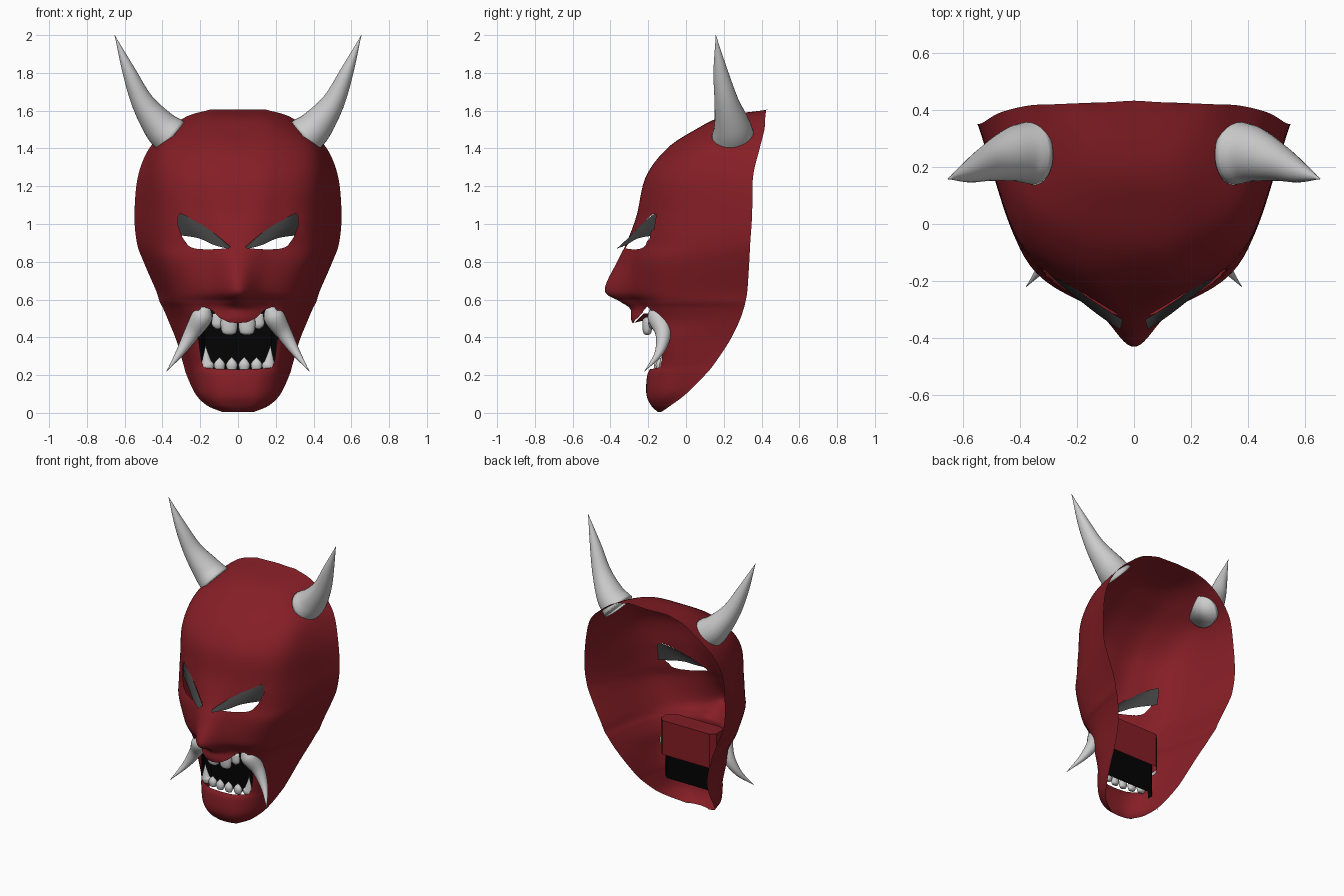
import bpy, bmesh, math
from mathutils import Vector
from mathutils.geometry import intersect_point_line

if "Cube" in bpy.data.objects:
    bpy.data.objects.remove(bpy.data.objects["Cube"])


def material(name, rgb):
    m = bpy.data.materials.new(name)
    m.diffuse_color = (*rgb, 1)
    m.use_nodes = True
    m.node_tree.nodes["Principled BSDF"].inputs["Base Color"].default_value = m.diffuse_color
    return m


RED = material("red_lacquer", (0.235, 0.013, 0.019))
DARK = material("dark_lid", (0.05, 0.05, 0.05))
BLACK = material("black_lining", (0.001, 0.001, 0.001))


def spline(pts, n):
    """Smooth curve through points of any dimension, n steps per span."""
    pts = [Vector(p) for p in pts]
    ext = [pts[0] * 2 - pts[1]] + pts + [pts[-1] * 2 - pts[-2]]
    out = []
    for i in range(len(pts) - 1):
        a, b, c, d = ext[i:i + 4]
        for k in range(n):
            t = k / n
            out.append((b * 2 + (c - a) * t + (a * 2 - b * 5 + c * 4 - d) * t * t
                        + (b * 3 - a - c * 3 + d) * t ** 3) * 0.5)
    return out + [pts[-1]]


def finish(name, bm, mat=None, smooth=True):
    me = bpy.data.meshes.new(name)
    bm.to_mesh(me)
    bm.free()
    for p in me.polygons:
        p.use_smooth = smooth
    ob = bpy.data.objects.new(name, me)
    bpy.context.collection.objects.link(ob)
    if mat:
        me.materials.append(mat)
    return ob


def sheet(rows):
    """Quad grid from rows of points."""
    bm = bmesh.new()
    vs = [[bm.verts.new(p) for p in r] for r in rows]
    for a, b in zip(vs, vs[1:]):
        for j in range(len(a) - 1):
            bm.faces.new((a[j], a[j + 1], b[j + 1], b[j]))
    return bm


def spike(name, path, sides=20, n=5, flat=1.0):
    """Tapered curved tube through (x, y, z, radius) points."""
    pts = spline(path, n)
    bm = bmesh.new()
    rings = []
    for i, p in enumerate(pts):
        d = (pts[min(i + 1, len(pts) - 1)] - pts[max(i - 1, 0)]).to_3d().normalized()
        u = d.cross(Vector((0, 1, 0))).normalized()
        w = d.cross(u)
        r = max(p[3], 0.001)
        rings.append([bm.verts.new(p.to_3d() + r * (u * math.cos(a) + w * math.sin(a) * flat))
                      for a in (2 * math.pi * k / sides for k in range(sides))])
    for a, b in zip(rings, rings[1:]):
        for k in range(sides):
            m = (k + 1) % sides
            bm.faces.new((a[k], a[m], b[m], b[k]))
    bm.faces.new(rings[0])
    bm.faces.new(rings[-1])
    bmesh.ops.recalc_face_normals(bm, faces=bm.faces)
    return finish(name, bm)


def pair(name, path, **kw):
    for side, s in (("right", 1), ("left", -1)):
        spike(f"{name}_{side}", [(s * x, y, z, r) for x, y, z, r in path], **kw)


# Face sections: z, centre y, mid x/y, temple x/y, rim x/y
SECTIONS = [
    (0.005, -.15, .03, -.148, .06, -.142, .085, -.13),
    (0.04, -.185, .08, -.178, .13, -.14, .165, -.08),
    (0.10, -.21, .11, -.195, .19, -.12, .225, .0),
    (0.20, -.205, .13, -.185, .22, -.09, .272, .10),
    (0.26, -.18, .14, -.16, .235, -.07, .29, .15),
    (0.38, -.20, .15, -.165, .26, -.07, .325, .23),
    (0.48, -.285, .12, -.235, .27, -.08, .365, .28),
    (0.55, -.295, .12, -.235, .29, -.10, .395, .305),
    (0.59, -.35, .11, -.265, .31, -.11, .415, .315),
    (0.65, -.43, .12, -.31, .33, -.12, .435, .325),
    (0.80, -.365, .14, -.295, .375, -.125, .50, .335),
    (0.90, -.315, .15, -.27, .39, -.10, .535, .34),
    (1.05, -.26, .17, -.235, .395, -.08, .548, .35),
    (1.25, -.212, .19, -.19, .405, -.04, .53, .355),
    (1.40, -.10, .2, -.07, .39, .07, .47, .39),
    (1.50, .05, .18, .07, .31, .19, .37, .415),
    (1.57, .20, .14, .22, .22, .31, .27, .42),
    (1.605, .432, .07, .428, .11, .426, .15, .425),
]
rows = []
for z, yc, xm, ym, xk, yk, xr, yr in spline(SECTIONS, 8):
    half = [(xm, ym), (xk, yk), (xr, yr)]
    line = [(-x, y) for x, y in reversed(half)] + [(0, yc)] + half
    rows.append([(x, y, z) for x, y in spline(line, 12)])
face = sheet(rows)

# Eye and mouth openings, drawn on the front view
EYE = [(.045, .872), (.10, .868), (.16, .865), (.22, .868), (.26, .88), (.295, .93),
       (.32, 1.0), (.315, 1.06), (.27, 1.04), (.21, 1.005), (.14, .955), (.09, .91)]
MOUTH = [(0, .475), (.05, .48), (.10, .505), (.14, .545), (.19, .565), (.215, .53),
         (.215, .45), (.205, .36), (.195, .28), (.18, .24), (.10, .232), (0, .23)]
MOUTH += [(-x, z) for x, z in MOUTH[-2:0:-1]]


def edges(poly):
    return list(zip(poly, poly[1:] + poly[:1]))


def inside(x, z, poly):
    hit = False
    for (x1, z1), (x2, z2) in edges(poly):
        if (z1 > z) != (z2 > z) and x < x1 + (z - z1) * (x2 - x1) / (z2 - z1):
            hit = not hit
    return hit


def nearest(x, z, poly):
    p, best = Vector((x, z, 0)), None
    for a, b in edges(poly):
        a, b = Vector((*a, 0)), Vector((*b, 0))
        t = min(1, max(0, intersect_point_line(p, a, b)[1]))
        q = a.lerp(b, t)
        if best is None or (q - p).length < (best - p).length:
            best = q
    return best, (best - p).length


kill = []
for f in face.faces:
    c = f.calc_center_median()
    if c.y < .05 and any(inside(abs(c.x), c.z, h) for h in (EYE, MOUTH)):
        kill.append(f)
bmesh.ops.delete(face, geom=kill, context='FACES')
for v in face.verts:
    if v.is_boundary and v.co.y < .05 and .2 < v.co.z < 1.15:
        s = -1 if v.co.x < 0 else 1
        q, d = min((nearest(abs(v.co.x), v.co.z, h) for h in (EYE, MOUTH)), key=lambda r: r[1])
        if d < .025:
            v.co.x, v.co.z = s * q.x, q.y
finish("mask_face", face, RED)

# Dark upper eyelids
for side, s in (("right", 1), ("left", -1)):
    top = spline([(.04, -.335, .88), (.14, -.272, .962), (.27, -.18, 1.045), (.325, -.14, 1.062)], 6)
    mid = spline([(.045, -.36, .875), (.14, -.30, .93), (.25, -.22, .99), (.325, -.145, 1.0)], 6)
    low = spline([(.05, -.37, .868), (.13, -.315, .89), (.21, -.25, .925), (.32, -.15, .942)], 6)
    strip = [[(s * p.x, p.y, p.z) for p in line] for line in (low, mid, top)]
    finish(f"eyelid_{side}", sheet(strip), DARK)


# Mouth pocket: red outside, black lining inside
def pocket(name, w, front, back, z0, z1, mat):
    plan = [(-w, front), (-w, back - .03), (-w + .03, back), (w - .03, back), (w, back - .03), (w, front)]
    wall = [[(x, y, z) for x, y in plan] for z in (z0, z1)]
    roof = [(x * .8, -.15, z1 - .01) for x, y in plan]
    finish(name, sheet(wall + [roof]), mat, False)


pocket("mouth_pocket", .215, -.10, .0, .37, .61, RED)
pocket("mouth_lining", .208, -.11, -.04, .19, .59, BLACK)

# Inner upper lip
finish("upper_lip_inside", sheet([
    [(-.12, -.225, .525), (-.05, -.27, .48), (0, -.283, .475), (.05, -.27, .48), (.12, -.225, .525)],
    [(-.12, -.16, .53), (-.05, -.19, .5), (0, -.2, .495), (.05, -.19, .5), (.12, -.16, .53)]]), RED)

# Horns and tusks
pair("horn", [(.352, .25, 1.462, .105), (.415, .245, 1.52, .09), (.505, .215, 1.645, .06),
              (.578, .183, 1.81, .035), (.653, .158, 2.0, 0)], sides=28, flat=1.08)
pair("tusk", [(.17, -.17, .56, .025), (.19, -.15, .51, .055), (.245, -.12, .42, .042),
              (.31, -.145, .315, .022), (.378, -.22, .22, 0)])

# Upper teeth
for i, (x, y, z, r) in enumerate([(.047, -.205, .412, .045), (.108, -.18, .445, .032)]):
    pair(f"upper_tooth_{i + 1}", [(x, y, .525, r * .8), (x, y, .48, r), (x, y, z + .015, r * .85),
                                  (x, y, z, r * .3)], sides=14, n=3, flat=.6)

# Lower teeth
for i, (x, y, z, r) in enumerate([(.033, -.15, .295, .03), (.098, -.14, .295, .03),
                                  (.16, -.12, .355, .033)]):
    lean = .012 if i == 2 else 0
    pair(f"lower_tooth_{i + 1}", [(x, y, .225, r * .75), (x, y, .25, r), (x + lean / 2, y, .27, r * .8),
                                  (x + lean, y, z, 0)], sides=14, n=3, flat=.7)
